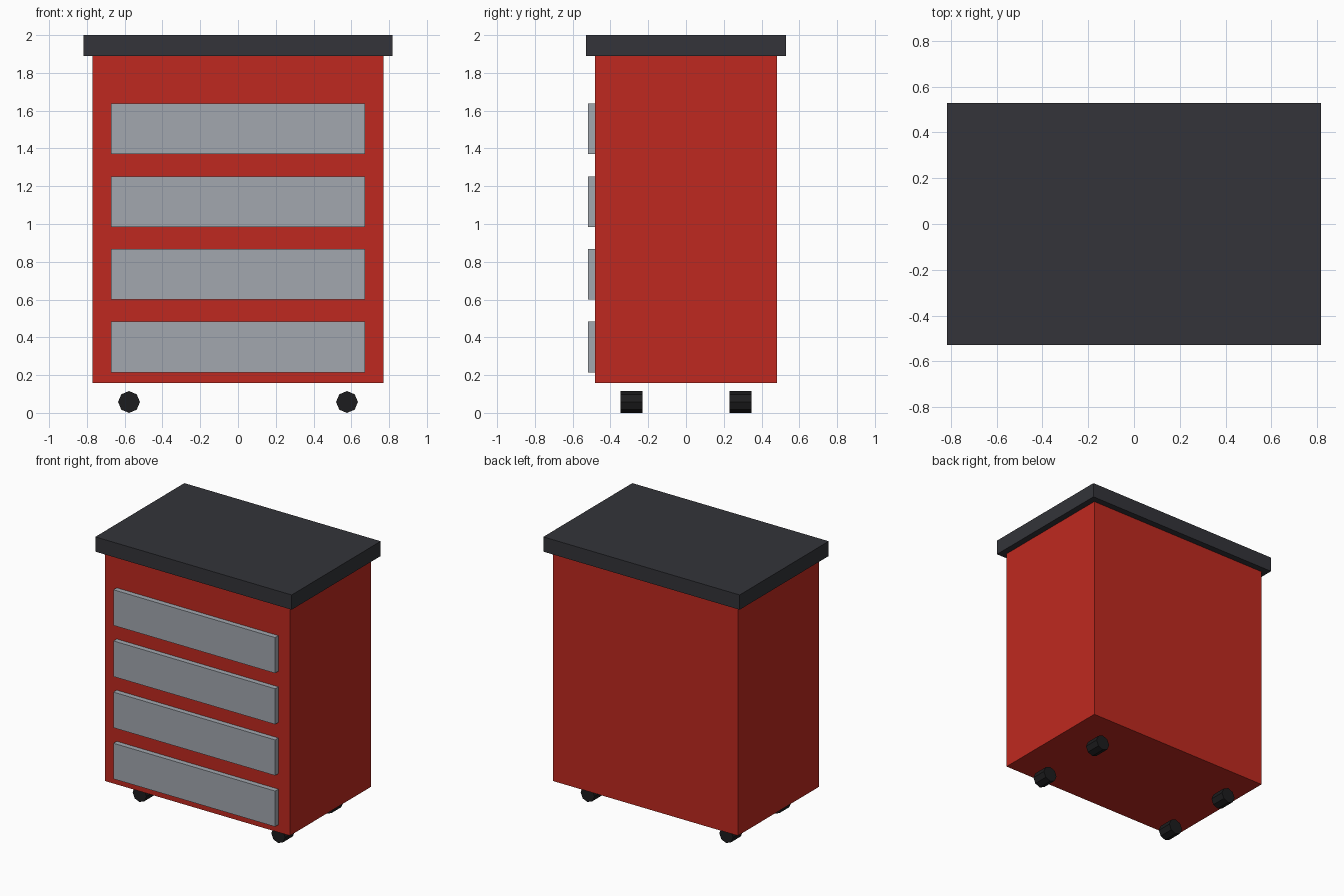
import bpy
from math import pi

if "Cube" in bpy.data.objects:
    bpy.data.objects.remove(bpy.data.objects["Cube"])


def material(name, color):
    m = bpy.data.materials.new(name)
    m.diffuse_color = (*color, 1)
    m.use_nodes = True
    m.node_tree.nodes["Principled BSDF"].inputs["Base Color"].default_value = m.diffuse_color
    return m


RED = material("red_paint", (0.52, 0.022, 0.014))
DARK = material("dark_top", (0.033, 0.034, 0.041))
STEEL = material("steel", (0.36, 0.39, 0.43))
RUBBER = material("rubber", (0.012, 0.012, 0.013))


def box(name, center, size, mat):
    bpy.ops.mesh.primitive_cube_add(size=1, location=center)
    ob = bpy.context.object
    ob.name = name
    ob.scale = size
    bpy.ops.object.transform_apply(location=False, rotation=False, scale=True)
    ob.data.materials.append(mat)


# Cabinet body and overhanging worktop
box("cabinet_body", (0, 0, 1.0235), (1.538, 0.962, 1.731), RED)
box("worktop", (0, 0, 1.9445), (1.634, 1.058, 0.111), DARK)

# Four drawer fronts
for i in range(4):
    box(f"drawer_front_{i + 1}", (0, -0.5, 0.349 + i * 0.3848),
        (1.346, 0.04, 0.268), STEEL)

# Low-poly wheels, axles along y
for x, side in ((-0.577, "left"), (0.577, "right")):
    for y, end in ((-0.2885, "front"), (0.2885, "back")):
        bpy.ops.mesh.primitive_cylinder_add(
            vertices=8, radius=0.0577, depth=0.1154,
            location=(x, y, 0.0577), rotation=(pi / 2, 0, 0))
        wheel = bpy.context.object
        wheel.name = f"{end}_{side}_wheel"
        wheel.data.materials.append(RUBBER)
